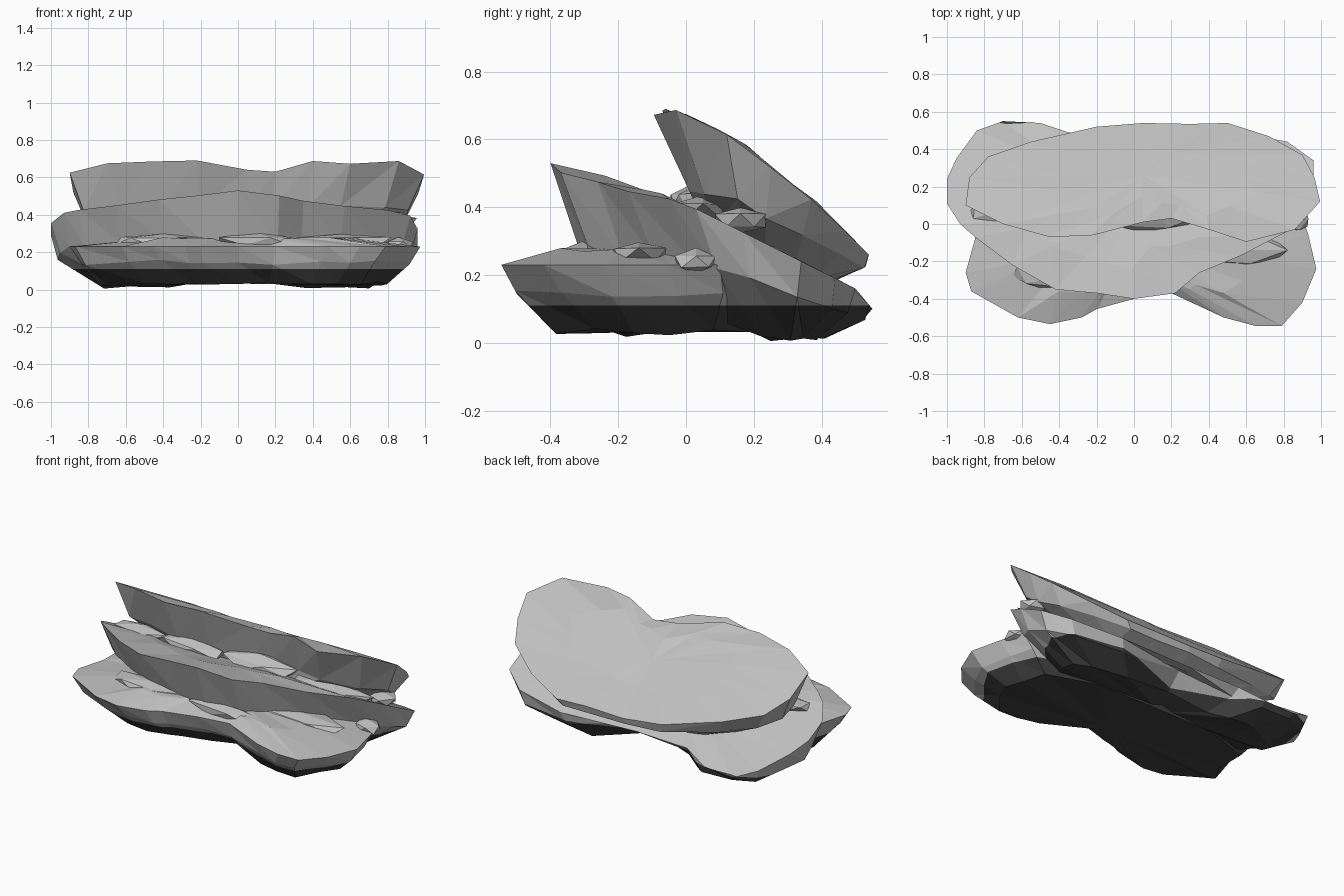
import bpy, bmesh, random
from mathutils import Vector

if "Cube" in bpy.data.objects:
    bpy.data.objects.remove(bpy.data.objects["Cube"])

random.seed(4)


def material(name, v):
    m = bpy.data.materials.new(name)
    m.diffuse_color = (v, v, v, 1)
    m.use_nodes = True
    m.node_tree.nodes["Principled BSDF"].inputs["Base Color"].default_value = m.diffuse_color
    return m


STONE = material("grey stone", 0.53)
DARK = material("dark damp stone", 0.05)
WATERLINE = 0.11


def table(rows, y):
    """Linear interpolation of a row table keyed by its first column."""
    if y <= rows[0][0]:
        return rows[0][1:]
    for a, b in zip(rows, rows[1:]):
        if y <= b[0]:
            t = (y - a[0]) / (b[0] - a[0])
            return [p + (q - p) * t for p, q in zip(a[1:], b[1:])]
    return rows[-1][1:]


def finish(bm, name):
    bmesh.ops.recalc_face_normals(bm, faces=bm.faces)
    me = bpy.data.meshes.new(name)
    bm.to_mesh(me)
    bm.free()
    ob = bpy.data.objects.new(name, me)
    bpy.context.collection.objects.link(ob)
    return ob


def slab(name, outline, top_z, centre, lift, belts, shape=lambda x, y, z: (y, z)):
    """Layered rock: plan outline on a sloped top, belts (x scale, y -> y,z) below it."""
    bm = bmesh.new()
    cx, cy = centre

    def jit(s):
        return random.uniform(-s, s)

    inner = []
    for x, y in outline:
        k = 0.55 + jit(0.12)
        px, py = cx * 0.5 + x * k, cy + (y - cy) * k
        inner.append(bm.verts.new((px, py, top_z(px, py) + lift + jit(0.006))))
    rings = [inner, [bm.verts.new((x, y, top_z(x, y))) for x, y in outline]]
    for sx, rows in belts:
        ring = []
        for x, y in outline:
            ny, nz = shape(x, *table(rows, y))
            ring.append(bm.verts.new((x * (sx + jit(0.012)), ny + jit(0.01),
                                      max(0.003, nz + jit(0.01)))))
        rings.append(ring)
    n = len(outline)
    for a, b in zip(rings, rings[1:]):
        for i in range(n):
            j = (i + 1) % n
            bm.faces.new((a[i], a[j], b[j]))
            bm.faces.new((a[i], b[j], b[i]))
    # caps
    hub = bm.verts.new((cx, cy, top_z(cx, cy) + lift))
    base = bm.verts.new(sum((v.co for v in rings[-1]), Vector()) / n)
    for i in range(n):
        j = (i + 1) % n
        bm.faces.new((inner[i], inner[j], hub))
        bm.faces.new((rings[-1][i], rings[-1][j], base))
    return finish(bm, name)


# lower slab: two front lobes with undercut sides
rock = slab("layered_rock",
            [(-0.85, -0.08), (-0.9, -0.26), (-0.87, -0.36), (-0.62, -0.5), (-0.45, -0.535),
             (-0.28, -0.5), (-0.2, -0.455), (0, -0.4), (0.2, -0.37), (0.48, -0.5),
             (0.65, -0.545), (0.79, -0.545), (0.9, -0.42), (0.975, -0.24), (0.93, -0.05),
             (0.88, 0.1), (0.5, 0.2), (0, 0.2), (-0.5, 0.2), (-0.85, 0.1)],
            lambda x, y: 0.23, (0, -0.1), 0.045,
            [(0.93, [(-0.55, -0.5, 0.15), (-0.35, -0.31, 0.14), (0.2, 0.2, 0.14)]),
             (0.82, [(-0.55, -0.38, 0.035), (-0.35, -0.21, 0.03), (-0.1, -0.1, 0.02),
                     (0.2, 0.18, 0.035)])])


# middle slab: raised centre front edge, two back lobes reaching the floor
def back_notch(x, y, z):
    k = max(0, 1 - abs(x + 0.08) / 0.4) if y > 0.2 else 0
    return y - 0.1 * k, z + 0.11 * k


MID = [(-0.4, 0.53), (-0.25, 0.495), (-0.05, 0.435), (0.1, 0.36), (0.3, 0.26),
       (0.5, 0.16), (0.55, 0.1)]
parts = [slab("middle_slab",
              [(-0.85, -0.07), (-0.65, -0.22), (-0.42, -0.35), (-0.2, -0.37), (0, -0.4),
               (0.22, -0.37), (0.35, -0.26), (0.57, -0.17), (0.8, -0.05), (0.92, 0.03),
               (0.96, 0.17), (0.96, 0.34), (0.82, 0.44), (0.5, 0.5), (0, 0.48),
               (-0.35, 0.49), (-0.5, 0.54), (-0.7, 0.55), (-0.84, 0.5), (-0.95, 0.35),
               (-1, 0.24), (-1, 0.11), (-0.93, 0.0)],
              lambda x, y: table(MID, y)[0] - 0.25 * abs(x) * max(0, -y), (-0.02, 0.08), 0.0,
              [(0.96, [(-0.4, -0.31, 0.26), (0, 0.07, 0.23), (0.2, 0.2, 0.18),
                       (0.55, 0.53, 0.065)]),
               (0.72, [(-0.4, -0.25, 0.15), (0, 0.12, 0.06), (0.2, 0.24, 0.01),
                       (0.55, 0.4, 0.01)])], back_notch)]

# upper slab: broad tilted plate with a notched front edge, thin at the back
TOP = [(-0.1, 0.67), (-0.05, 0.695), (0, 0.675), (0.16, 0.595), (0.27, 0.5), (0.4, 0.4),
       (0.54, 0.26)]
parts.append(slab("upper_slab",
                  [(-0.9, 0.1), (-0.88, 0.25), (-0.78, 0.36), (-0.55, 0.44), (-0.2, 0.52),
                   (0.05, 0.54), (0.3, 0.535), (0.5, 0.54), (0.72, 0.47), (0.9, 0.37),
                   (0.965, 0.25), (0.995, 0.12), (0.86, -0.03), (0.6, -0.095),
                   (0.4, -0.03), (0.2, 0.03), (0.05, 0.01), (-0.22, -0.06),
                   (-0.45, -0.07), (-0.7, 0.0)],
                  lambda x, y: table(TOP, y)[0]
                  - (0.03 if abs(x - 0.1) < 0.12 and y < 0.1 else 0),
                  (0.05, 0.26), 0.0,
                  [(0.92, [(-0.1, 0.0, 0.44), (0.1, 0.13, 0.43), (0.35, 0.32, 0.32),
                           (0.54, 0.52, 0.22)]),
                   (0.65, [(-0.1, 0.05, 0.36), (0.1, 0.15, 0.32), (0.54, 0.42, 0.17)])]))

# rubble wedged along the ledges: centre, size
SHARDS = [((0.12, 0.05, 0.42), (0.28, 0.1, 0.05)), ((-0.33, 0.02, 0.42), (0.26, 0.09, 0.045)),
          ((0.6, 0.05, 0.39), (0.3, 0.09, 0.045)), ((-0.72, 0.07, 0.385), (0.2, 0.08, 0.04)),
          ((0.87, 0.16, 0.36), (0.09, 0.09, 0.045)),
          ((0.1, -0.29, 0.255), (0.26, 0.08, 0.05)), ((-0.4, -0.28, 0.26), (0.3, 0.09, 0.045)),
          ((0.55, -0.14, 0.26), (0.3, 0.1, 0.045)), ((0.86, 0.03, 0.24), (0.09, 0.08, 0.04))]
for i, (c, s) in enumerate(SHARDS):
    bm = bmesh.new()
    bmesh.ops.create_icosphere(bm, subdivisions=1, radius=1)
    for v in bm.verts:
        r = random.uniform(0.8, 1.1)
        v.co = Vector([c[k] + v.co[k] * s[k] * r for k in range(3)])
    parts.append(finish(bm, f"shard_{i + 1}"))

# fuse everything into one outer shell
for p in parts:
    mod = rock.modifiers.new(p.name, 'BOOLEAN')
    mod.operation, mod.solver, mod.object = 'UNION', 'EXACT', p
    mod.use_self = True
fused = bpy.data.meshes.new_from_object(
    rock.evaluated_get(bpy.context.evaluated_depsgraph_get()))
rock.modifiers.clear()
for p in parts:
    bpy.data.objects.remove(p)

# cut at the damp line and colour by height
bm = bmesh.new()
bm.from_mesh(fused)
bmesh.ops.bisect_plane(bm, geom=bm.verts[:] + bm.edges[:] + bm.faces[:],
                       plane_co=(0, 0, WATERLINE), plane_no=(0, 0, 1))
for f in bm.faces:
    f.material_index = int(f.calc_center_median().z < WATERLINE)
    f.smooth = False
bm.to_mesh(fused)
bm.free()
fused.materials.clear()
fused.materials.append(STONE)
fused.materials.append(DARK)
for poly in fused.polygons:
    poly.material_index = int(poly.center.z < WATERLINE)
rock.data = fused
